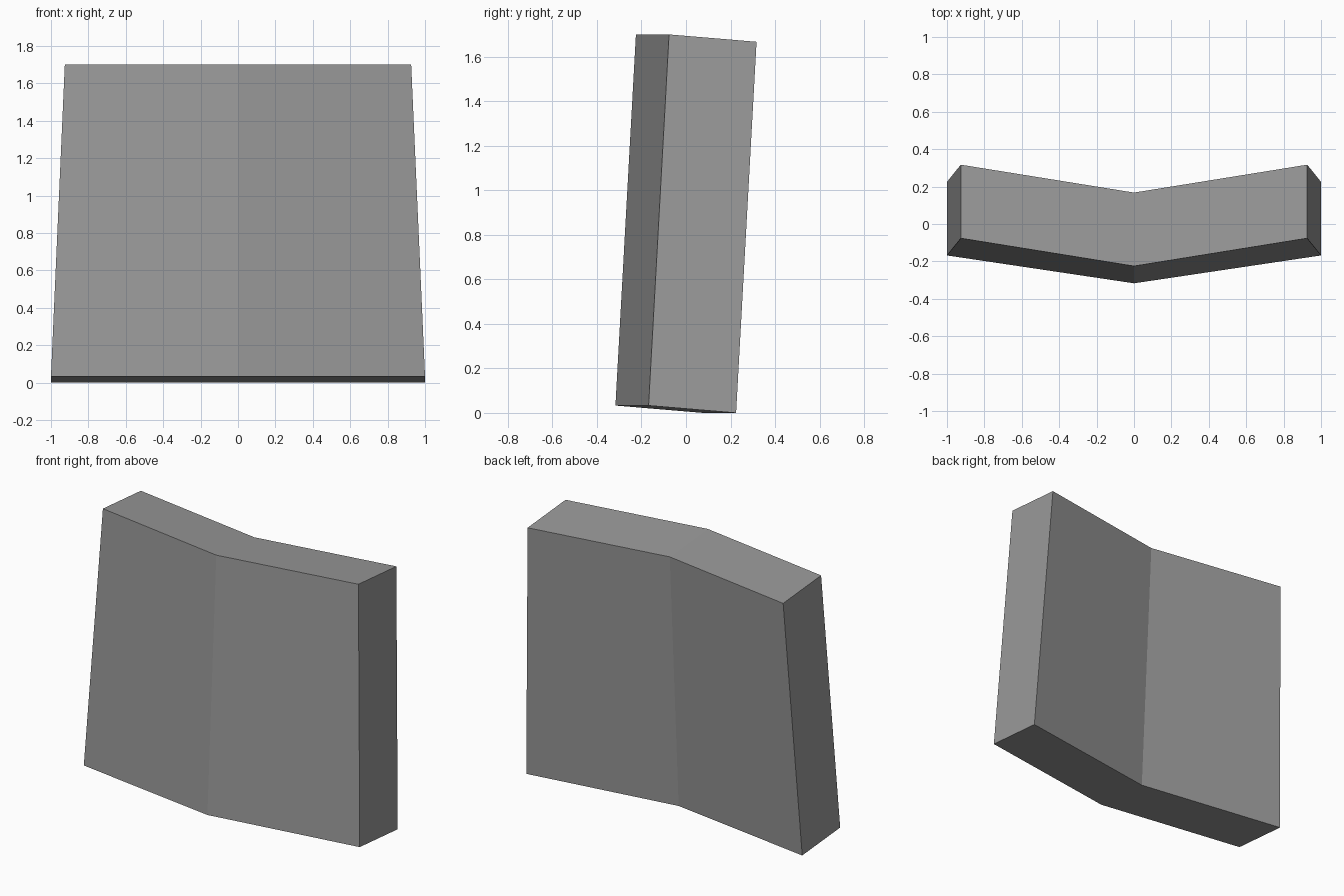
import bpy
import bmesh

if "Cube" in bpy.data.objects:
    bpy.data.objects.remove(bpy.data.objects["Cube"])

# Chevron cross-section as (side, y offset, is_back)
DEPTH, BEND = 0.393, 0.149
PROFILE = [(-1, BEND, 0), (0, 0, 0), (1, BEND, 0),
           (1, BEND, 1), (0, 0, 1), (-1, BEND, 1)]


def ring(bm, half_width, y_front, z_front, z_back):
    """One tilted chevron outline."""
    return [bm.verts.new((s * half_width, y_front + y + DEPTH * b,
                          z_back if b else z_front))
            for s, y, b in PROFILE]


# Leaning, tapered, bent panel
bm = bmesh.new()
bottom = ring(bm, 1.0, -0.317, 0.033, 0.0)
top = ring(bm, 0.926, -0.225, 1.70, 1.667)
n = len(PROFILE)
for i in range(n):
    j = (i + 1) % n
    bm.faces.new((bottom[i], bottom[j], top[j], top[i]))

# Caps, split along the central fold
for r in (bottom, top):
    bm.faces.new((r[0], r[1], r[4], r[5]))
    bm.faces.new((r[1], r[2], r[3], r[4]))
bmesh.ops.recalc_face_normals(bm, faces=bm.faces)

mesh = bpy.data.meshes.new("bent_panel")
bm.to_mesh(mesh)
bm.free()
panel = bpy.data.objects.new("bent_panel", mesh)
bpy.context.collection.objects.link(panel)

# Dark grey finish
grey = bpy.data.materials.new("dark_grey")
grey.diffuse_color = (0.32, 0.32, 0.32, 1)
grey.use_nodes = True
grey.node_tree.nodes["Principled BSDF"].inputs["Base Color"].default_value = grey.diffuse_color
mesh.materials.append(grey)
